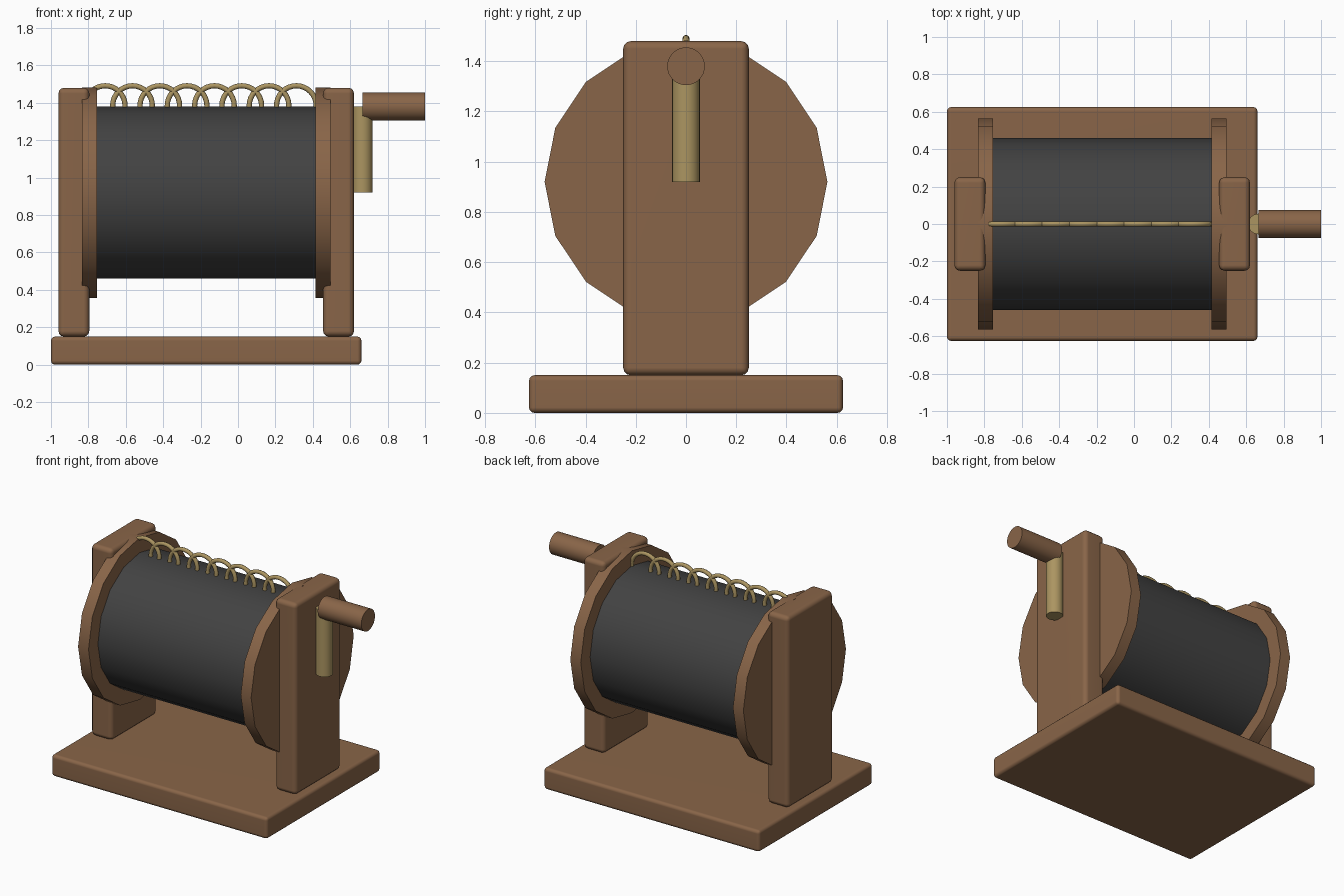
import bpy, bmesh, math
from mathutils import Matrix, Vector

cube = bpy.data.objects.get("Cube")
if cube:
    bpy.data.objects.remove(cube, do_unlink=True)


def material(name, rgb):
    mat = bpy.data.materials.new(name)
    mat.use_nodes = True
    color = (*rgb, 1)
    mat.diffuse_color = color
    mat.node_tree.nodes["Principled BSDF"].inputs["Base Color"].default_value = color
    return mat


wood = material("brown_wood", (0.25, 0.13, 0.065))
rubber = material("dark_grey", (0.055, 0.055, 0.055))
brass = material("brass", (0.41, 0.30, 0.12))


def finish(bm, name, mat):
    """Turn a bmesh into a smooth-shaded object with crisp edges."""
    mesh = bpy.data.meshes.new(name)
    bm.to_mesh(mesh)
    bm.free()
    mesh.materials.append(mat)
    obj = bpy.data.objects.new(name, mesh)
    bpy.context.collection.objects.link(obj)
    bpy.ops.object.select_all(action='DESELECT')
    obj.select_set(True)
    bpy.context.view_layer.objects.active = obj
    bpy.ops.object.shade_smooth_by_angle(angle=math.radians(35))
    return obj


def rounded_box(name, low, high, bevel, mat):
    low, high = Vector(low), Vector(high)
    bm = bmesh.new()
    bmesh.ops.create_cube(bm, size=1, matrix=Matrix.Translation((low + high) / 2)
                          @ Matrix.Diagonal((*(high - low), 1)))
    bmesh.ops.bevel(bm, geom=bm.edges[:], offset=bevel, segments=3,
                    profile=0.5, affect='EDGES')
    obj = finish(bm, name, mat)
    obj.modifiers.new("even_shading", 'WEIGHTED_NORMAL').keep_sharp = True
    return obj


def cylinder(name, start, end, radius, sides, mat):
    start, end = Vector(start), Vector(end)
    axis = end - start
    turn = Matrix.Rotation(math.pi / 2, 4, 'Y') if axis.x else Matrix.Identity(4)
    bm = bmesh.new()
    bmesh.ops.create_cone(bm, cap_ends=True, segments=sides, radius1=radius,
                          radius2=radius, depth=axis.length,
                          matrix=Matrix.Translation((start + end) / 2) @ turn)
    return finish(bm, name, mat)


# Base board
rounded_box("base", (-1, -0.625, 0), (0.66, 0.625, 0.15), 0.022, wood)

# Uprights and reel flanges, mirrored about the reel centre
reel_x, reel_z = -0.17, 0.92
for name, side in (("right", -1), ("left", 1)):
    inner, outer = sorted((reel_x + side * 0.625, reel_x + side * 0.79))
    rounded_box(name + "_post", (inner, -0.25, 0.15), (outer, 0.25, 1.48), 0.03, wood)
    cylinder(name + "_flange", (reel_x + side * 0.585, 0, reel_z),
             (reel_x + side * 0.665, 0, reel_z), 0.563, 16, wood)

# Drum
cylinder("drum", (reel_x - 0.6, 0, reel_z), (reel_x + 0.6, 0, reel_z), 0.46, 16, rubber)

# Crank
cylinder("crank_arm", (0.665, 0, reel_z), (0.665, 0, 1.38), 0.055, 24, brass)
cylinder("crank_handle", (0.665, 0, 1.38), (1, 0, 1.38), 0.075, 32, wood)

# Row of overlapping wire loops along the top of the drum
for i in range(8):
    bpy.ops.mesh.primitive_torus_add(
        location=(-0.71 + i * 0.146, 0, 1.385), rotation=(math.pi / 2, 0, 0),
        major_radius=0.106, minor_radius=0.014, major_segments=32, minor_segments=8)
    loop = bpy.context.object
    loop.name = f"wire_loop_{i + 1}"
    loop.data.materials.append(brass)
    bpy.ops.object.shade_smooth()
